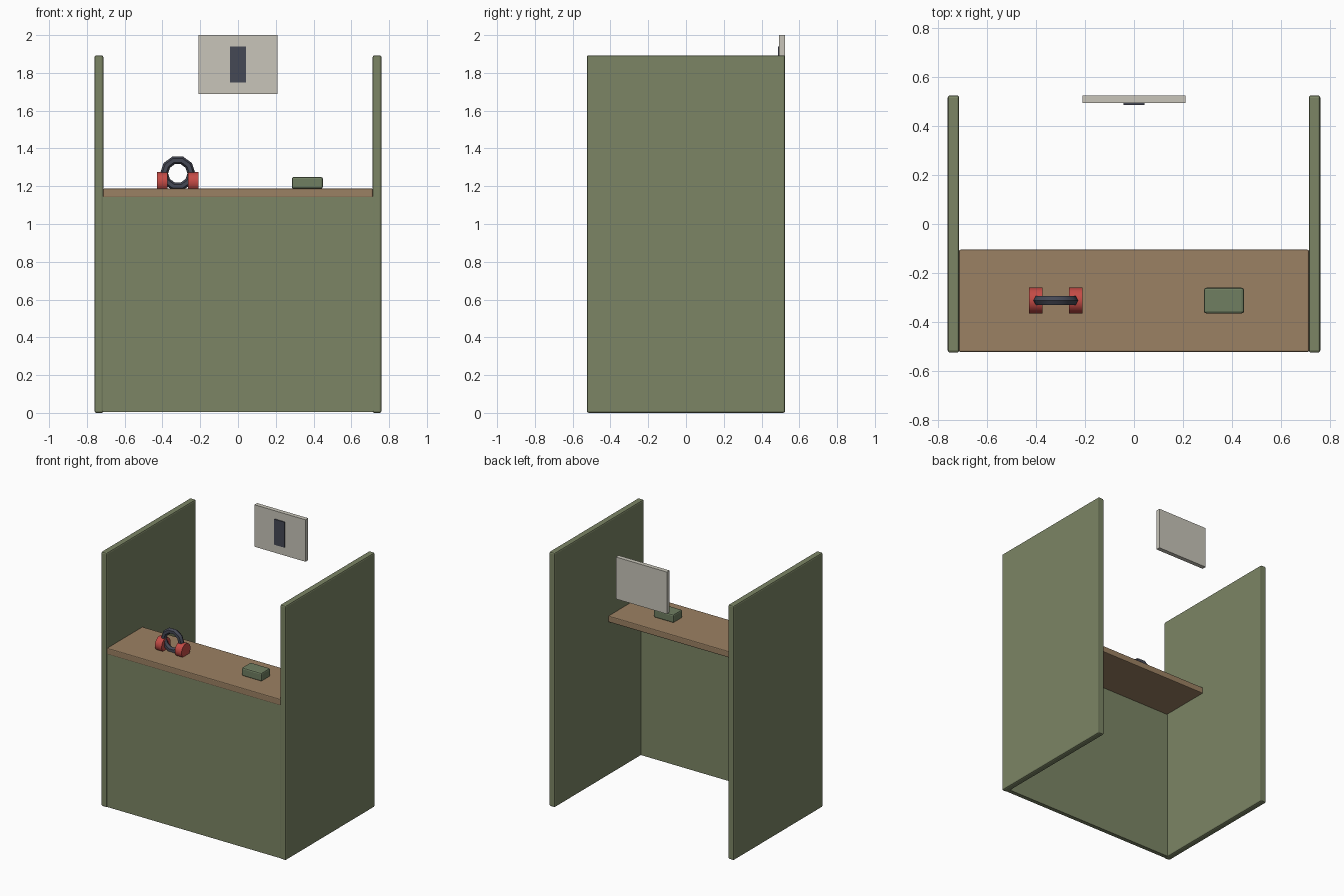
import bpy, math
from mathutils import Matrix

cube = bpy.data.objects.get("Cube")
if cube:
    bpy.data.objects.remove(cube, do_unlink=True)


def material(name, r, g, b):
    m = bpy.data.materials.new(name)
    m.use_nodes = True
    m.diffuse_color = (r, g, b, 1)
    m.node_tree.nodes["Principled BSDF"].inputs["Base Color"].default_value = (r, g, b, 1)
    return m


green = material("olive green", 0.2, 0.235, 0.13)
wood = material("wood brown", 0.33, 0.22, 0.125)
red = material("red", 0.55, 0.07, 0.06)
dark = material("dark slate", 0.06, 0.065, 0.09)
cream = material("pale grey", 0.58, 0.56, 0.49)
sage = material("sage green", 0.16, 0.21, 0.12)


def box(name, low, high, mat, bevel=0):
    size = [b - a for a, b in zip(low, high)]
    centre = [(a + b) / 2 for a, b in zip(low, high)]
    bpy.ops.mesh.primitive_cube_add(size=1, location=centre)
    ob = bpy.context.object
    ob.name = name
    ob.data.transform(Matrix.Diagonal((*size, 1)))
    ob.data.materials.append(mat)
    if bevel:
        mod = ob.modifiers.new("soft edges", "BEVEL")
        mod.width = bevel
        mod.segments = 2
    return ob


# Booth walls
for side, name in ((-1, "right_wall"), (1, "left_wall")):
    x = side * 0.7365
    box(name, (x - 0.0235, -0.525, 0), (x + 0.0235, 0.525, 1.893), green, 0.01)
box("front_panel", (-0.72, -0.52, 0.004), (0.72, -0.49, 1.145), green)

# Counter top
box("counter", (-0.714, -0.522, 1.14), (0.714, -0.105, 1.187), wood, 0.006)

# Hanging sign with its dark mark
box("sign", (-0.21, 0.493, 1.688), (0.21, 0.525, 2), cream)
box("sign_mark", (-0.042, 0.486, 1.75), (0.042, 0.494, 1.94), dark)

# Small box on the counter
box("counter_box", (0.285, -0.365, 1.187), (0.449, -0.26, 1.249), sage, 0.01)


def smooth():
    bpy.ops.object.shade_smooth_by_angle(angle=math.radians(40))


# Ear defenders: ring band and two cups
bpy.ops.mesh.primitive_torus_add(major_segments=10, minor_segments=6,
                                 major_radius=0.072, minor_radius=0.021,
                                 location=(-0.319, -0.312, 1.268),
                                 rotation=(math.pi / 2, 0, 0))
bpy.context.object.name = "ear_defender_band"
bpy.context.object.data.materials.append(dark)
smooth()
for side, name in ((-1, "right_ear_cup"), (1, "left_ear_cup")):
    bpy.ops.mesh.primitive_cylinder_add(vertices=16, radius=0.053, depth=0.055,
                                        location=(-0.319 + side * 0.082, -0.312, 1.222),
                                        rotation=(0, math.pi / 2, 0))
    bpy.context.object.name = name
    bpy.context.object.data.materials.append(red)
    smooth()
